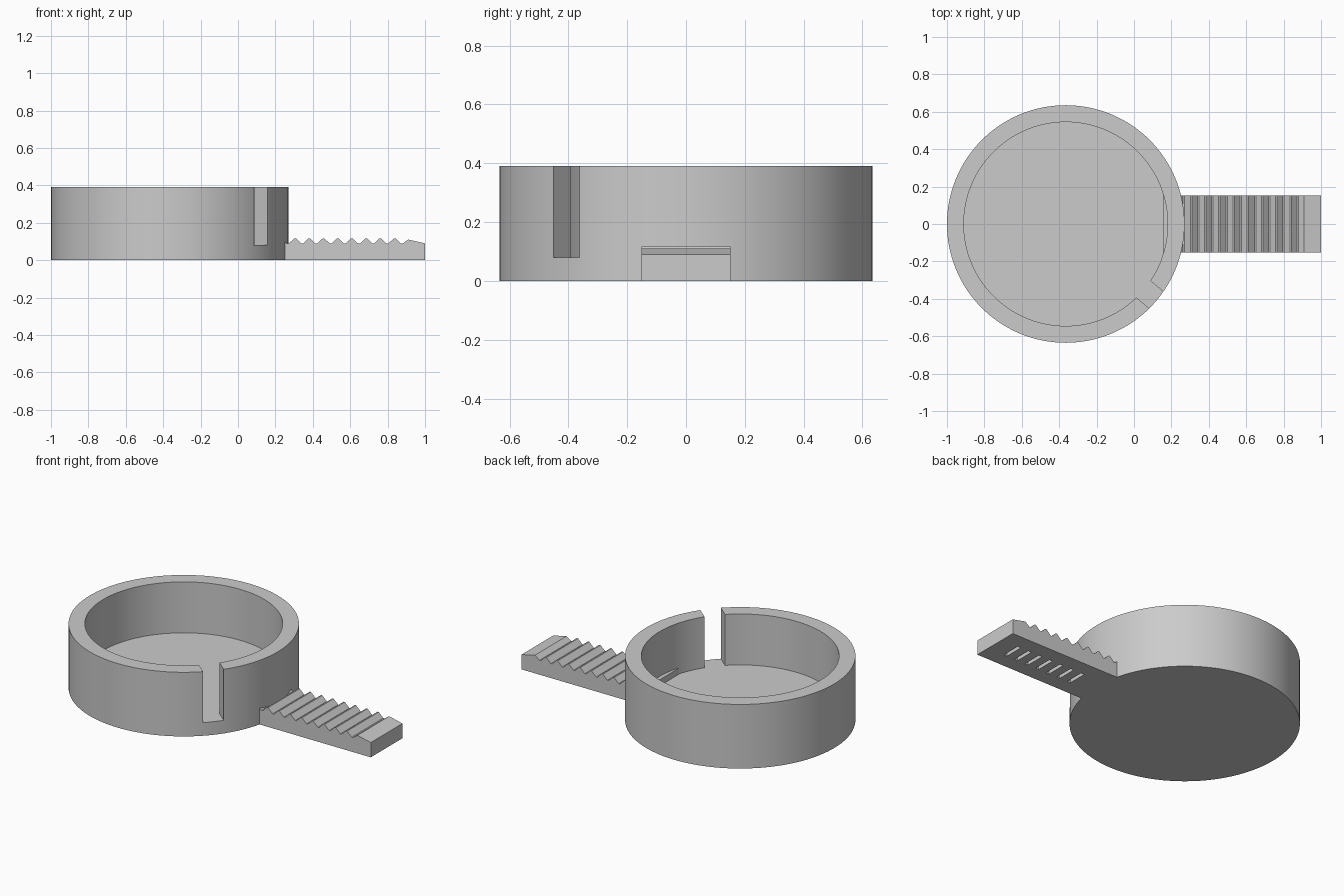
import bpy, bmesh
from math import radians, cos, sin

if "Cube" in bpy.data.objects:
    bpy.data.objects.remove(bpy.data.objects["Cube"], do_unlink=True)

CENTRE_X, RADIUS, HEIGHT = -0.365, 0.635, 0.39
INNER, FLOOR = 0.545, 0.08

grey = bpy.data.materials.new("plain grey")
grey.use_nodes = True
colour = (0.6, 0.6, 0.6, 1)
grey.diffuse_color = colour
grey.node_tree.nodes["Principled BSDF"].inputs["Base Color"].default_value = colour


def cylinder(name, radius, low, high):
    bpy.ops.mesh.primitive_cylinder_add(vertices=128, radius=radius, depth=high - low,
                                        location=(CENTRE_X, 0, (low + high) / 2))
    bpy.context.object.name = name
    return bpy.context.object


def box(name, size, location, angle=0):
    bpy.ops.mesh.primitive_cube_add(size=1, location=location, rotation=(0, 0, angle))
    bpy.context.object.name = name
    bpy.context.object.scale = size
    return bpy.context.object


def cut(target, cutter):
    cutter.hide_render = True
    mod = target.modifiers.new("cut", "BOOLEAN")
    mod.operation = "DIFFERENCE"
    mod.solver = "EXACT"
    mod.object = cutter
    bpy.context.view_layer.objects.active = target
    bpy.ops.object.modifier_apply(modifier=mod.name)
    bpy.data.objects.remove(cutter, do_unlink=True)


def finish(obj):
    obj.data.materials.clear()
    obj.data.materials.append(grey)
    bpy.ops.object.select_all(action="DESELECT")
    obj.select_set(True)
    bpy.context.view_layer.objects.active = obj
    bpy.ops.object.shade_smooth_by_angle(angle=radians(20))


# Round cup with a hollow and a notch through its wall
cup = cylinder("round_cup", RADIUS, 0, HEIGHT)
cut(cup, cylinder("hollow_cutter", INNER, FLOOR, HEIGHT + 0.1))
turn = radians(-40)
reach = 0.6
cut(cup, box("notch_cutter", (0.3, 0.117, 0.5),
             (CENTRE_X + reach * cos(turn), reach * sin(turn), FLOOR + 0.25), turn))
finish(cup)

# Toothed arm, extruded from its side profile
START, HALF, PITCH, VALLEY, PEAK = 0.155, 0.152, 0.076, 0.088, 0.117
valleys = [0.875 - PITCH * i for i in range(9)]
profile = [(START, 0), (1, 0), (1, 0.09), (0.91, 0.11)]
for x in valleys:
    profile += [(x + 0.004, VALLEY), (x - 0.004, VALLEY),
                (x - PITCH / 2 + 0.004, PEAK), (x - PITCH / 2 - 0.004, PEAK)]
profile.append((START, PEAK))

bm = bmesh.new()
side = bm.faces.new([bm.verts.new((x, -HALF, z)) for x, z in profile])
extruded = bmesh.ops.extrude_face_region(bm, geom=[side])["geom"]
bmesh.ops.translate(bm, vec=(0, 2 * HALF, 0),
                    verts=[g for g in extruded if isinstance(g, bmesh.types.BMVert)])
bmesh.ops.recalc_face_normals(bm, faces=bm.faces)
mesh = bpy.data.meshes.new("toothed_arm")
bm.to_mesh(mesh)
bm.free()
arm = bpy.data.objects.new("toothed_arm", mesh)
bpy.context.collection.objects.link(arm)

# Row of narrow slots under the arm
for x in valleys[:7]:
    cut(arm, box("slot_cutter", (0.022, 0.12, 0.08), (x, 0, 0)))
finish(arm)
